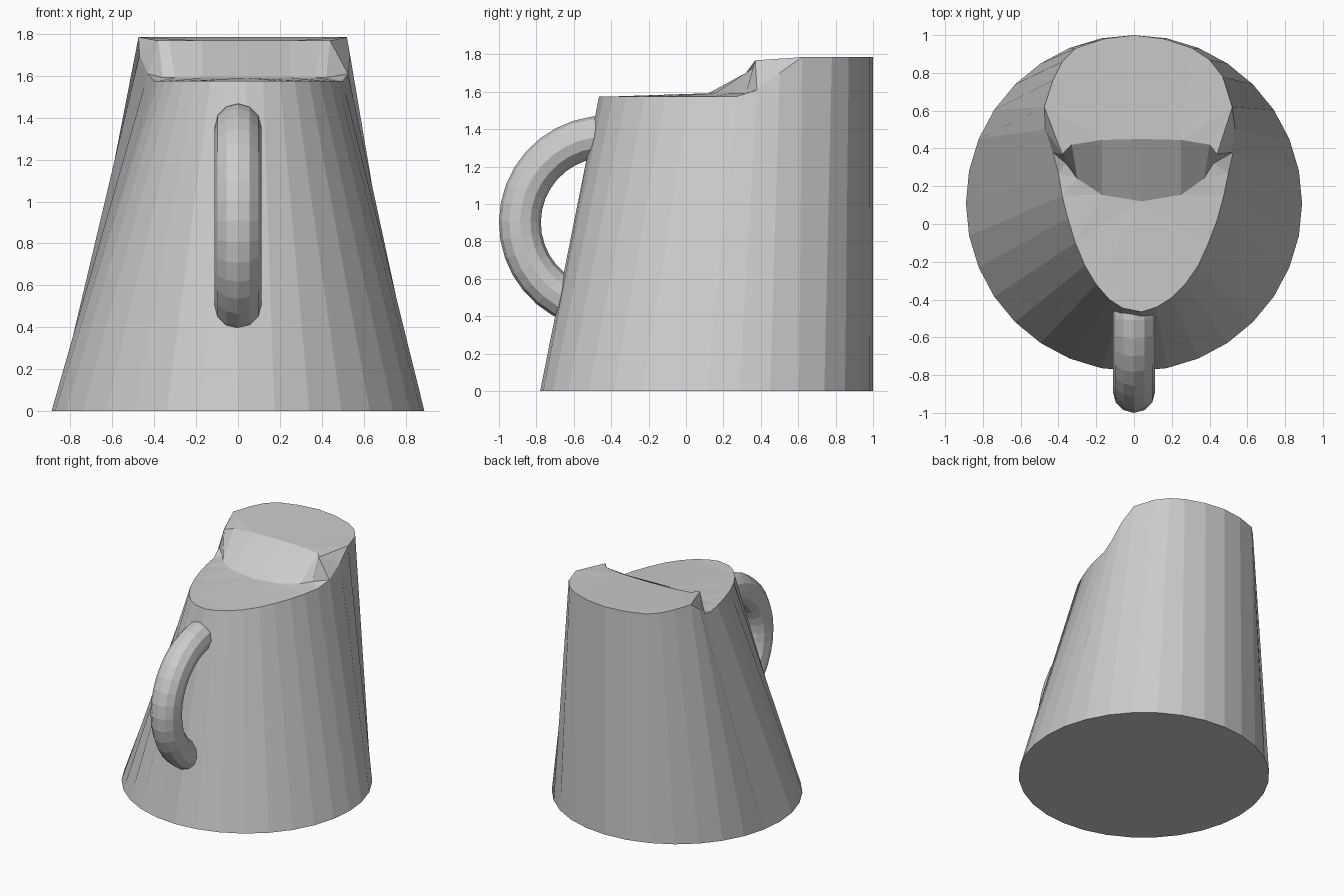
import bpy, bmesh
from math import sin, cos, radians, tau

if "Cube" in bpy.data.objects:
    bpy.data.objects.remove(bpy.data.objects["Cube"])


def finish(bm, name):
    bmesh.ops.recalc_face_normals(bm, faces=bm.faces)
    mesh = bpy.data.meshes.new(name)
    bm.to_mesh(mesh)
    bm.free()
    obj = bpy.data.objects.new(name, mesh)
    bpy.context.collection.objects.link(obj)
    return obj


# Body: round base lofted to a smaller, skewed, stepped rim
N = 32
HIGH, LOW = 1.785, 1.575
right = [(0, 1), (.16, .98), (.31, .93), (.40, .87), (.47, .78), (.52, .62),
         (.535, .5), (.525, .38), (.50, .27), (.475, .15), (.44, .02),
         (.39, -.11), (.34, -.22), (.27, -.32), (.2, -.39), (.12, -.44), (.04, -.465)]
left = [(-.16, .98), (-.31, .93), (-.38, .86), (-.43, .76), (-.475, .62),
        (-.47, .5), (-.43, .38), (-.40, .27), (-.38, .15), (-.35, .03),
        (-.31, -.1), (-.26, -.22), (-.2, -.32), (-.13, -.4), (-.06, -.445)]


def rim_z(y):
    for limit, z in ((.6, HIGH), (.45, 1.70), (.35, 1.61)):
        if y > limit:
            return z
    return LOW


bm = bmesh.new()
base = [bm.verts.new((.89 * sin(tau * k / N), .11 + .89 * cos(tau * k / N), 0))
        for k in range(N)]
rim = [bm.verts.new((x, y, rim_z(y))) for x, y in right + left[::-1]]
bm.faces.new(base)
for k in range(N):
    j = (k + 1) % N
    bm.faces.new((base[k], base[j], rim[j], rim[k]))

# Step between the two top levels, listed left to right
xs_top = (-.38, -.33, -.17, .04, .25, .40, .44)
ys_top = (.37, .42, .445, .45, .445, .42, .37)
xs_low = (-.36, -.30, -.17, .04, .25, .37, .42)
ys_low = (.32, .24, .155, .12, .155, .24, .32)
edge_top = [bm.verts.new((x, y, 1.768)) for x, y in zip(xs_top, ys_top)]
edge_low = [bm.verts.new((x, y, 1.592)) for x, y in zip(xs_low, ys_low)]
for k in range(6):
    bm.faces.new((edge_low[k], edge_low[k + 1], edge_top[k + 1], edge_top[k]))

# Upper and lower top surfaces
tops = [bm.faces.new(rim[27:] + rim[:6] + edge_top[::-1]),
        bm.faces.new(rim[8:25] + edge_low)]
# Notch walls joining the step to the rim on each side
for s, e in ((1, 6), (-1, 0)):
    r = {k: rim[(s * k) % N] for k in (5, 6, 7, 8)}
    t, b = edge_top[e], edge_low[e]
    for f in ((r[5], r[6], t), (r[6], r[7], t), (r[7], b, t), (r[7], r[8], b)):
        bm.faces.new(f)
bmesh.ops.triangulate(bm, faces=tops)
finish(bm, "pitcher_body")

# Handle: arc of a round tube, ends buried in the wall
bm = bmesh.new()
SIDES, STEPS = 12, 16
rings = []
for i in range(STEPS + 1):
    a = radians(88 + 162 * i / STEPS)
    ring = []
    for j in range(SIDES):
        b = tau * j / SIDES
        r = .46 + .112 * cos(b)
        ring.append(bm.verts.new((.112 * sin(b), -.428 + r * cos(a), .9 + r * sin(a))))
    rings.append(ring)
for p, q in zip(rings, rings[1:]):
    for j in range(SIDES):
        n = (j + 1) % SIDES
        bm.faces.new((p[j], p[n], q[n], q[j]))
bm.faces.new(rings[0])
bm.faces.new(rings[-1])
finish(bm, "handle")
